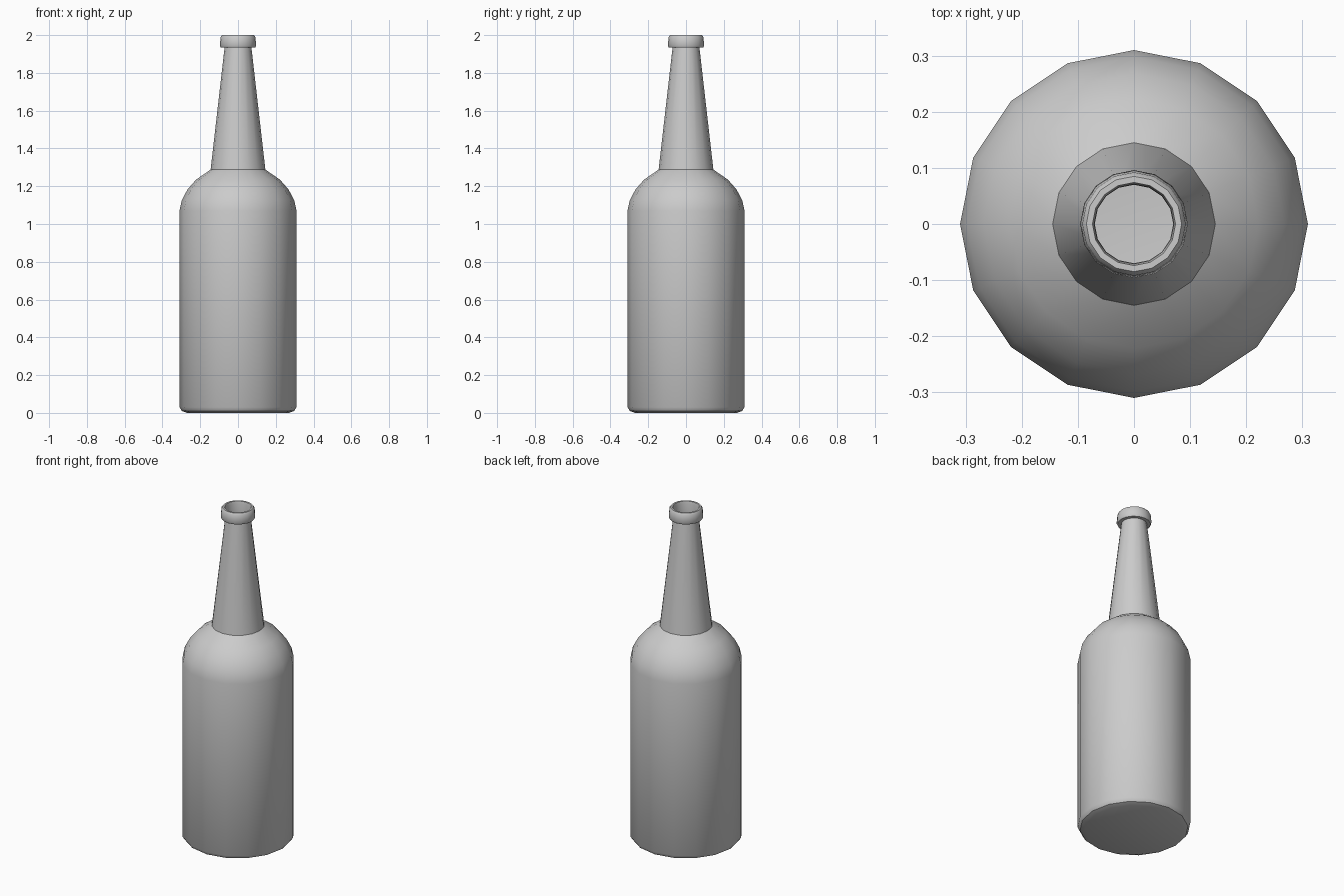
import bpy, bmesh, math

if "Cube" in bpy.data.objects:
    bpy.data.objects.remove(bpy.data.objects["Cube"])

SIDES = 16


def lathe(name, profile, cap_bottom=False):
    """Spin an (r, z) profile around z into a 16-sided shell."""
    bm = bmesh.new()
    rings = []
    for r, z in profile:
        rings.append([bm.verts.new((r * math.cos(2 * math.pi * i / SIDES),
                                    r * math.sin(2 * math.pi * i / SIDES), z))
                      for i in range(SIDES)])
    for a, b in zip(rings, rings[1:]):
        for i in range(SIDES):
            j = (i + 1) % SIDES
            bm.faces.new((a[i], a[j], b[j], b[i]))
    if cap_bottom:
        bm.faces.new(rings[0][::-1])
    mesh = bpy.data.meshes.new(name)
    bm.to_mesh(mesh)
    bm.free()
    obj = bpy.data.objects.new(name, mesh)
    bpy.context.collection.objects.link(obj)
    bpy.ops.object.select_all(action='DESELECT')
    obj.select_set(True)
    bpy.context.view_layer.objects.active = obj
    bpy.ops.object.shade_smooth_by_angle(angle=math.radians(35))
    return obj


# Body with rounded foot and domed shoulder
lathe("bottle_body", [(0.27, 0.0), (0.297, 0.01), (0.31, 0.03), (0.31, 1.07),
                      (0.298, 1.125), (0.268, 1.182), (0.222, 1.235),
                      (0.145, 1.288)], cap_bottom=True)

# Tapered neck
lathe("bottle_neck", [(0.145, 1.288), (0.071, 1.935)])

# Rolled lip around the open mouth
lathe("bottle_lip", [(0.071, 1.935), (0.091, 1.935), (0.096, 1.945),
                     (0.092, 1.99), (0.085, 2.0), (0.074, 2.0),
                     (0.071, 1.985), (0.070, 1.935)])
